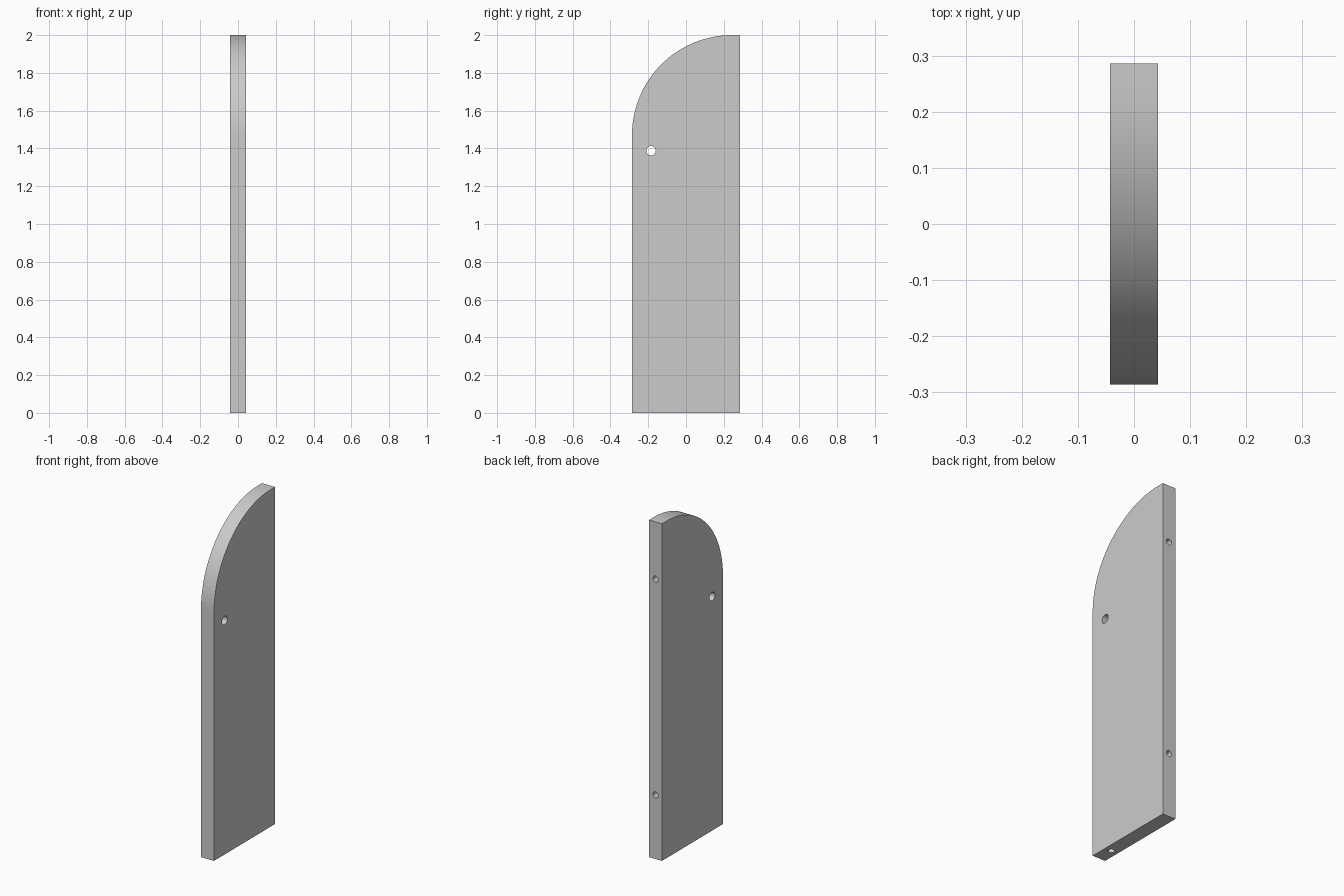
import bpy, bmesh
from math import sin, cos, pi
from mathutils import Vector

if "Cube" in bpy.data.objects:
    bpy.data.objects.remove(bpy.data.objects["Cube"])

HALF_X, HALF_Y, HEIGHT = 0.0425, 0.286, 2.0
R = 0.53  # radius of the rounded front top corner

# Side panel: y-z profile extruded through the thickness
arc = [(-HALF_Y + R - R * cos(a), HEIGHT - R + R * sin(a))
       for a in (i * pi / 2 / 40 for i in range(41))]
profile = [(HALF_Y, HEIGHT), (HALF_Y, 0), (-HALF_Y, 0)] + arc
bm = bmesh.new()
face = bm.faces.new([bm.verts.new((-HALF_X, y, z)) for y, z in profile])
ext = bmesh.ops.extrude_face_region(bm, geom=[face])
bmesh.ops.translate(bm, vec=(2 * HALF_X, 0, 0),
                    verts=[v for v in ext["geom"] if isinstance(v, bmesh.types.BMVert)])
bmesh.ops.recalc_face_normals(bm, faces=bm.faces)
mesh = bpy.data.meshes.new("side_panel")
bm.to_mesh(mesh)
bm.free()
panel = bpy.data.objects.new("side_panel", mesh)
bpy.context.collection.objects.link(panel)


def drill(name, centre, axis, radius, length):
    """Cut a round hole centred on a point along an axis."""
    rot = Vector(axis).to_track_quat('Z', 'Y').to_euler()
    bpy.ops.mesh.primitive_cylinder_add(vertices=32, radius=radius, depth=length,
                                        location=centre, rotation=rot)
    cutter = bpy.context.object
    cutter.name = name
    cutter.hide_render = True
    mod = panel.modifiers.new(name, 'BOOLEAN')
    mod.operation = 'DIFFERENCE'
    mod.solver = 'EXACT'
    mod.object = cutter
    bpy.context.view_layer.objects.active = panel
    bpy.ops.object.modifier_apply(modifier=name)
    bpy.data.objects.remove(cutter)


# Hole straight through the panel, near the front edge
drill("through_hole", (0, -0.185, 1.388), (1, 0, 0), 0.025, 0.3)
# Blind dowel holes in the back edge and the underside
for z in (0.38, 1.66):
    drill("back_dowel_hole", (0, HALF_Y, z), (0, 1, 0), 0.018, 0.24)
drill("bottom_dowel_hole", (0, -0.185, 0), (0, 0, 1), 0.018, 0.24)

# Smooth the arc and hole walls, keep the edges sharp
bpy.ops.object.select_all(action='DESELECT')
panel.select_set(True)
bpy.context.view_layer.objects.active = panel
bpy.ops.object.shade_smooth_by_angle()
